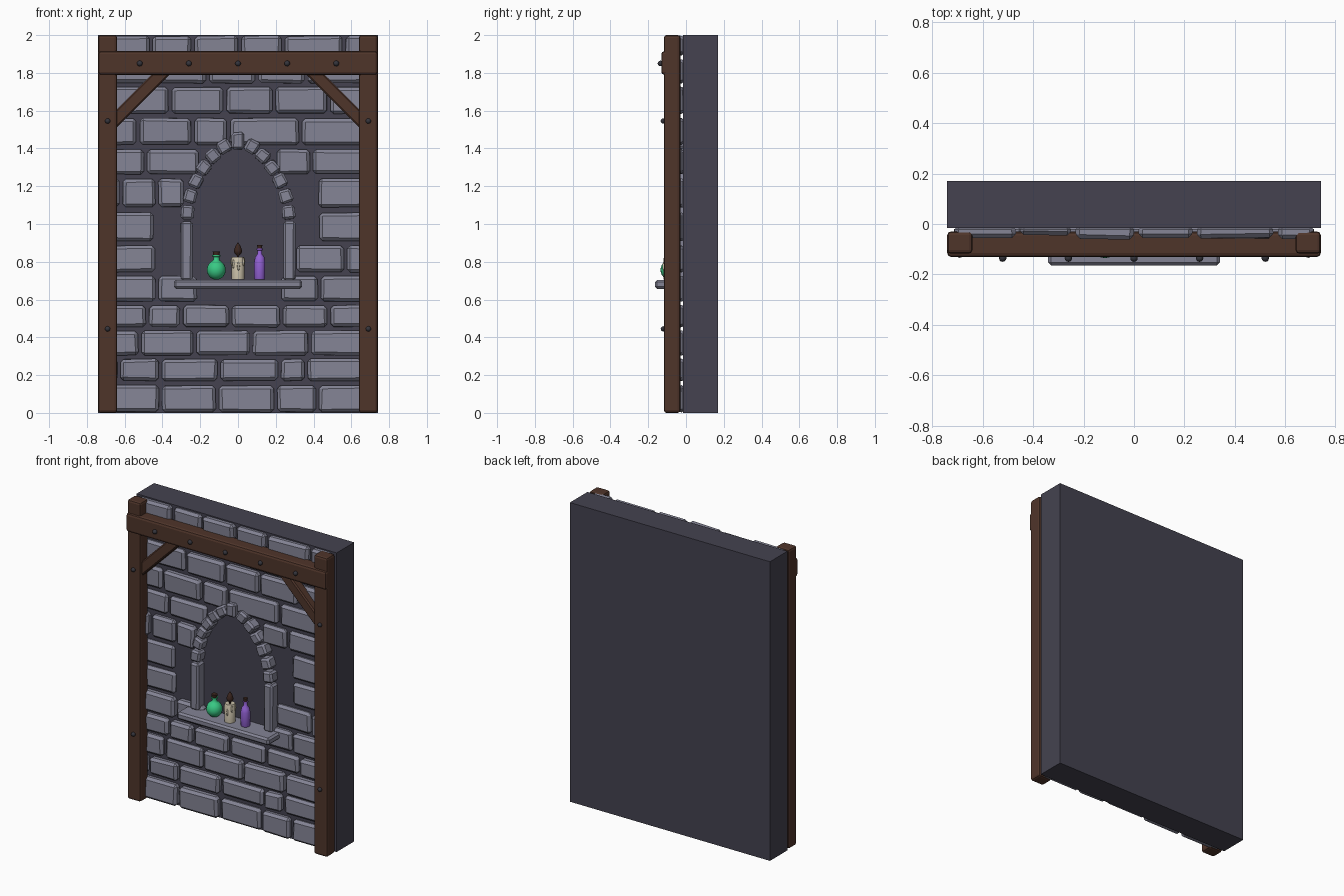
import bpy, bmesh, math, random
from mathutils import Matrix, Vector

random.seed(4)
if "Cube" in bpy.data.objects:
    bpy.data.objects.remove(bpy.data.objects["Cube"], do_unlink=True)


def material(name, *rgb):
    m = bpy.data.materials.new(name)
    m.use_nodes = True
    m.diffuse_color = (*rgb, 1)
    m.node_tree.nodes["Principled BSDF"].inputs["Base Color"].default_value = (*rgb, 1)
    return m


MORTAR = material("dark mortar", .058, .055, .08)
STONE = material("grey stone", .23, .23, .30)
WOOD = material("brown wood", .078, .035, .023)
IRON = material("dark iron", .035, .035, .045)
GREEN = material("green potion", .04, .58, .23)
PURPLE = material("purple potion", .29, .12, .66)
WAX = material("cream wax", .58, .52, .39)
CORK = material("dark cork", .045, .02, .014)


def finish(name, bm, mat, smooth=False):
    mesh = bpy.data.meshes.new(name)
    bm.to_mesh(mesh)
    bm.free()
    mesh.materials.append(mat)
    ob = bpy.data.objects.new(name, mesh)
    bpy.context.scene.collection.objects.link(ob)
    if smooth:
        bpy.ops.object.select_all(action='DESELECT')
        ob.select_set(True)
        bpy.context.view_layer.objects.active = ob
        bpy.ops.object.shade_smooth_by_angle(angle=math.radians(50))
    return ob


def block(name, x, y, z, mat, bevel=0, jitter=0, turn=0, segments=1):
    """Bevelled box from three (low, high) ranges, turned about the y axis."""
    mid = Vector([(a + b) / 2 for a, b in (x, y, z)])
    size = [b - a for a, b in (x, y, z)]
    bm = bmesh.new()
    bmesh.ops.create_cube(bm, size=1)
    for v in bm.verts:
        v.co = Vector([c * s for c, s in zip(v.co, size)])
        if v.co.y < 0:
            v.co += Vector([random.uniform(-jitter, jitter) for _ in range(3)])
    if bevel:
        bmesh.ops.bevel(bm, geom=bm.edges[:], offset=bevel, segments=segments,
                        profile=.5, affect='EDGES', clamp_overlap=True)
    bm.transform(Matrix.Translation(mid) @ Matrix.Rotation(turn, 4, 'Y'))
    return finish(name, bm, mat)


def lathe(name, x, y, profile, mat, steps=20):
    """Solid of revolution from (radius, height) points."""
    bm = bmesh.new()
    pts = [bm.verts.new((r, 0, h)) for r, h in profile]
    edges = [bm.edges.new(p) for p in zip(pts, pts[1:])]
    bmesh.ops.spin(bm, geom=pts + edges, axis=(0, 0, 1), cent=(0, 0, 0),
                   angle=math.tau, steps=steps)
    bmesh.ops.remove_doubles(bm, verts=bm.verts[:], dist=.0001)
    bmesh.ops.recalc_face_normals(bm, faces=bm.faces[:])
    bm.transform(Matrix.Translation((x, y, 0)))
    return finish(name, bm, mat, True)


def ball(name, at, radius, mat, stretch=1):
    bm = bmesh.new()
    bmesh.ops.create_uvsphere(bm, u_segments=12, v_segments=8, radius=radius)
    bm.transform(Matrix.Translation(at) @ Matrix.Diagonal((1, 1, stretch, 1)))
    return finish(name, bm, mat, True)


# Wall slab
block("wall_slab", (-.74, .74), (-.015, .17), (0, 2), MORTAR)

# Stone courses: bottom, top, then runs of vertical joints in hundredths
courses = [
    (.005, .145, [(-72, -41, -11, 20, 42, 72)]),
    (.17, .285, [(-72, -63, -41, -10, 22, 36, 72)]),
    (.305, .435, [(-72, -52, -23, 7, 38, 72)]),
    (.455, .57, [(-72, -48, -30, -4, 23, 48, 72)]),
    (.59, .725, [(-72, -43, -21), (22, 43, 72)]),
    (.745, .885, [(-72, -43), (30, 57, 72)]),
    (.91, 1.06, [(-72, -44), (42, 72)]),
    (1.09, 1.24, [(-72, -62, -43, -28), (42, 72)]),
    (1.265, 1.395, [(-72, -49, -20), (20, 39, 72)]),
    (1.42, 1.56, [(-72, -53, -24, -5, 33, 72)]),
    (1.585, 1.725, [(-72, -36, -7, 19, 48, 72)]),
    (1.745, 1.87, [(-72, -43, -16, 10, 36, 72)]),
    (1.895, 1.995, [(-72, -46, -24, 1, 24, 56, 72)]),
]
for low, high, runs in courses:
    for joints in runs:
        for a, b in zip(joints, joints[1:]):
            front = random.uniform(-.065, -.042)
            block("wall_stone", (a / 100 + .009, b / 100 - .009), (front, -.005),
                  (low, high), STONE, .016, .004)

# Arch: jambs and a ring of small blocks
for s in (-1, 1):
    block("arch_jamb", (s * .272 - .032, s * .272 + .032), (-.08, -.005),
          (.70, 1.015), STONE, .012, .002)
half_arch = [(.268, 1.06), (.253, 1.148), (.222, 1.227), (.18, 1.298),
             (.132, 1.36), (.073, 1.41)]
for s in (-1, 1):
    for i, (x, z) in enumerate(half_arch):
        lean = math.radians(6 + 11 * i)
        block("arch_stone", (s * x - .034, s * x + .034), (-.08, -.005),
              (z - .036, z + .036), STONE, .012, .004, -s * lean)
block("arch_keystone", (-.033, .033), (-.085, -.005), (1.395, 1.485), STONE, .012, .004)

# Shelf
block("shelf", (-.34, .34), (-.165, -.005), (.656, .704), STONE, .012)

# Timber frame
for s in (-1, 1):
    block("post", (s * .69 - .05, s * .69 + .05), (-.117, -.03), (0, 2),
          WOOD, .014, segments=2)
    block("brace", (s * .52 - .034, s * .52 + .034), (-.1, -.035), (1.45, 1.91),
          WOOD, .008, turn=-s * math.pi / 4)
    for z in (.445, 1.545):
        ball("post_stud", (s * .69, -.12, z), .014, IRON)
block("cross_beam", (-.74, .74), (-.131, -.03), (1.79, 1.915), WOOD, .016, segments=2)
for i in range(-2, 3):
    ball("beam_stud", (i * .26, -.135, 1.85), .015, IRON)

# Round flask
Y = -.085
arc = [(.05 * math.sin(t), .757 - .052 * math.cos(t))
       for t in [math.pi * k / 12 for k in range(1, 11)]]
lathe("round_flask", -.115, Y, [(0, .705)] + arc + [(.016, .81), (.016, .825), (.022, .828),
                                               (.022, .836), (0, .836)], GREEN)
lathe("flask_cork", -.115, Y, [(0, .825), (.015, .825), (.019, .855), (0, .855)], CORK)

# Tall bottle
lathe("tall_bottle", .115, Y, [(0, .705), (.026, .705), (.029, .712), (.029, .80), (.024, .825),
                            (.013, .84), (.012, .86), (.017, .863), (.017, .869), (0, .869)],
      PURPLE)
lathe("bottle_cork", .115, Y, [(0, .86), (.011, .86), (.014, .89), (0, .89)], CORK)

# Candle with wax drips and flame
lathe("candle", 0, Y, [(0, .705), (.034, .705), (.034, .818), (.03, .825), (0, .82)], WAX)
for k in range(7):
    t = math.tau * k / 7 + .3
    ball("wax_drip", (.033 * math.cos(t), Y + .033 * math.sin(t), .80 - .012 * (k % 3)),
         .007, WAX, 3.4)
lathe("candle_flame", 0, Y, [(0, .82), (.005, .822), (.006, .834), (.019, .845), (.022, .858),
                         (.015, .88), (.006, .895), (0, .905)], CORK, 12)
